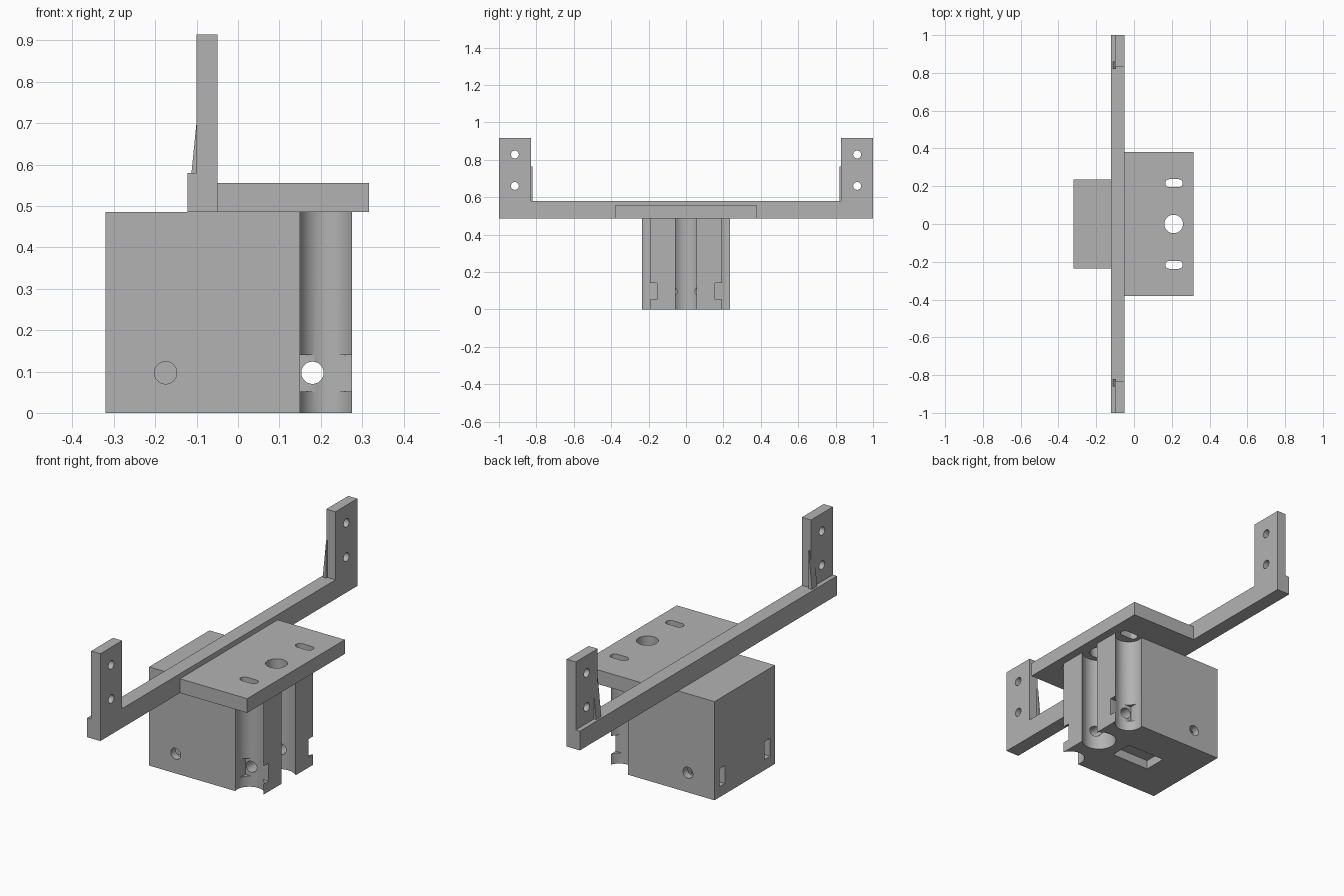
import bpy, bmesh, math
from mathutils import Matrix, Vector

cube = bpy.data.objects.get("Cube")
if cube:
    bpy.data.objects.remove(cube, do_unlink=True)

grey = bpy.data.materials.new("light grey plastic")
grey.use_nodes = True
colour = (0.45, 0.45, 0.45, 1)
grey.diffuse_color = colour
grey.node_tree.nodes["Principled BSDF"].inputs["Base Color"].default_value = colour


def prism(name, profile, axis, start, end):
    """Extrude a 2D profile along an axis; profile is in the other two axes, in order."""
    bm = bmesh.new()
    verts = []
    for a, b in profile:
        co = [a, b]
        co.insert(axis, start)
        verts.append(bm.verts.new(co))
    face = bm.faces.new(verts)
    out = bmesh.ops.extrude_face_region(bm, geom=[face])
    shift = Vector((0, 0, 0))
    shift[axis] = end - start
    moved = [g for g in out["geom"] if isinstance(g, bmesh.types.BMVert)]
    bmesh.ops.translate(bm, verts=moved, vec=shift)
    bmesh.ops.recalc_face_normals(bm, faces=bm.faces)
    mesh = bpy.data.meshes.new(name)
    bm.to_mesh(mesh)
    bm.free()
    mesh.materials.append(grey)
    obj = bpy.data.objects.new(name, mesh)
    bpy.context.collection.objects.link(obj)
    return obj


def box(name, x, y, z):
    return prism(name, [(x[0], y[0]), (x[1], y[0]), (x[1], y[1]), (x[0], y[1])], 2, *z)


def stadium(cx, cy, radius, half=0.0, n=48):
    """Circle, stretched along its first axis by half on each side."""
    points = []
    for i in range(n):
        t = 2 * math.pi * (i + 0.5) / n
        points.append((cx + math.copysign(half, math.cos(t)) + radius * math.cos(t),
                       cy + radius * math.sin(t)))
    return points


def cut(obj, cutters):
    for c in cutters:
        mod = obj.modifiers.new("cut", "BOOLEAN")
        mod.operation = "DIFFERENCE"
        mod.solver = "EXACT"
        mod.object = c
    bpy.context.view_layer.update()
    graph = bpy.context.evaluated_depsgraph_get()
    mesh = bpy.data.meshes.new_from_object(obj.evaluated_get(graph))
    obj.modifiers.clear()
    obj.data = mesh
    for c in cutters:
        bpy.data.objects.remove(c, do_unlink=True)
    bpy.ops.object.select_all(action="DESELECT")
    obj.select_set(True)
    bpy.context.view_layer.objects.active = obj
    bpy.ops.object.shade_smooth_by_angle(angle=math.radians(30))


SIDES = (-1, 1)

# Main block with its vertical channels, nut slots, bolt holes and bottom pocket
block = box("main_block", (-0.32, 0.275), (-0.235, 0.235), (0, 0.486))
cutters = [prism("centre_channel", stadium(0.217, 0, 0.08), 2, -0.1, 0.6),
           box("bottom_pocket", (-0.13, 0.08), (-0.058, 0.058), (-0.1, 0.045))]
for s in SIDES:
    cutters.append(prism("side_channel", stadium(0.213, s * 0.215, 0.066), 2, -0.1, 0.6))
    for x in ((-0.4, -0.14), (0.15, 0.4)):
        cutters.append(box("nut_slot", x, sorted((s * 0.155, s * 0.198)), (0.052, 0.14)))
    for x in (-0.175, 0.18):
        cutters.append(prism("bolt_hole", stadium(x, 0.097, 0.027, n=32), 1, s * 0.03 if x > 0 else s * 0.1, s * 0.3))
cut(block, cutters)

# Top plate with a round hole and two slots
plate = box("top_plate", (-0.05, 0.316), (-0.38, 0.38), (0.485, 0.555))
cutters = [prism("plate_hole", stadium(0.21, 0, 0.049), 2, 0.4, 0.7)]
cutters += [prism("plate_slot", stadium(0.212, s * 0.216, 0.021, 0.025), 2, 0.4, 0.7) for s in SIDES]
cut(plate, cutters)

# U-shaped cross arm with drilled uprights
half = [(1, 0.485), (1, 0.915), (0.83, 0.915), (0.83, 0.58)]
outline = half + [(-y, z) for y, z in reversed(half)]
arm = prism("cross_arm", outline, 0, -0.1, -0.05)
cut(arm, [prism("mount_hole", stadium(s * 0.915, z, 0.021, n=32), 0, -0.2, 0.1)
          for s in SIDES for z in (0.66, 0.828)])
box("arm_back_rib", (-0.122, -0.1), (-1, 1), (0.485, 0.58))

# Tapered gussets at the inner edges of the uprights
for s, side in ((-1, "right"), (1, "left")):
    prism("gusset_" + side, [(-0.113, 0.575), (-0.094, 0.575), (-0.094, 0.765)],
          1, s * 0.82, s * 0.86)
